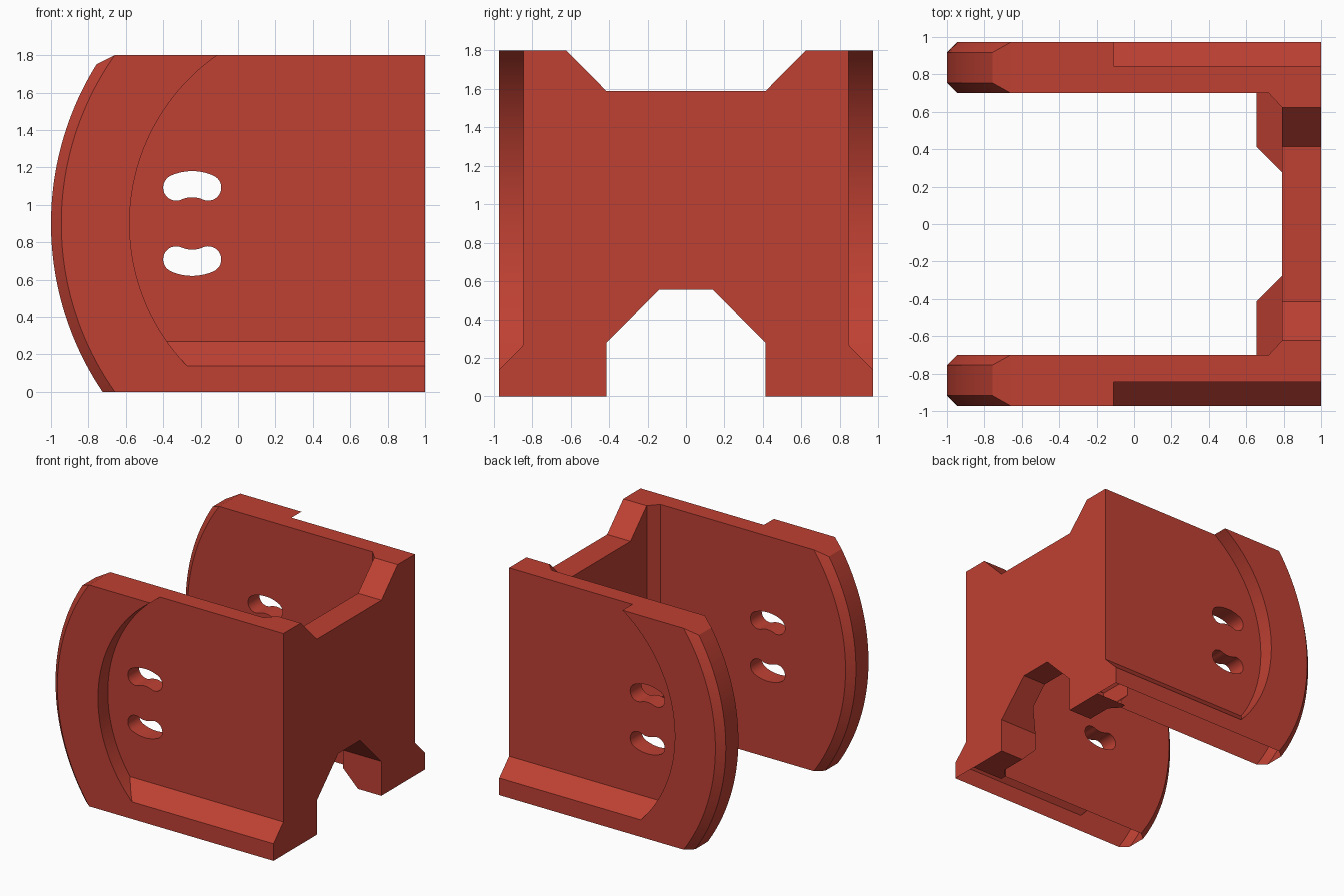
import bpy, bmesh, math

if "Cube" in bpy.data.objects:
    bpy.data.objects.remove(bpy.data.objects["Cube"])

red = bpy.data.materials.new("brick_red")
red.diffuse_color = (0.52, 0.052, 0.033, 1)
red.use_nodes = True
red.node_tree.nodes["Principled BSDF"].inputs["Base Color"].default_value = red.diffuse_color
H = 1.8          # overall height
MID = 0.9        # height of the arc centres


def finish(name, bm):
    bmesh.ops.recalc_face_normals(bm, faces=bm.faces)
    me = bpy.data.meshes.new(name)
    bm.to_mesh(me)
    bm.free()
    me.materials.append(red)
    ob = bpy.data.objects.new(name, me)
    bpy.context.collection.objects.link(ob)
    return ob


def prism(name, pts, lo, hi, axis):
    """Extrude a 2D outline from lo to hi along axis x, y or z."""
    place = {"x": lambda a, b, d: (d, a, b),
             "y": lambda a, b, d: (a, d, b),
             "z": lambda a, b, d: (a, b, d)}[axis]
    bm = bmesh.new()
    rings = [[bm.verts.new(place(a, b, d)) for a, b in pts] for d in (lo, hi)]
    bm.faces.new(rings[0])
    bm.faces.new(rings[1])
    for i in range(len(pts)):
        j = (i + 1) % len(pts)
        bm.faces.new((rings[0][i], rings[0][j], rings[1][j], rings[1][i]))
    return finish(name, bm)


def combine(ob, other, op):
    """Apply a boolean and discard the helper."""
    bpy.context.view_layer.objects.active = ob
    mod = ob.modifiers.new(op, "BOOLEAN")
    mod.operation, mod.solver, mod.object = op, "EXACT", other
    bpy.ops.object.modifier_apply(modifier=mod.name)
    bpy.data.objects.remove(other)


def arc(cx, r, z0, z1, n=48):
    """Left-hand side of a circle between two heights."""
    a0, a1 = math.asin((z0 - MID) / r), math.asin((z1 - MID) / r)
    angles = [a0 + (a1 - a0) * i / n for i in range(n + 1)]
    return [(cx - r * math.cos(a), MID + r * math.sin(a)) for a in angles]


def side_plate(name, s):
    """Plate with a curved edge, chamfered on both faces."""
    bm = bmesh.new()
    edge, mid = arc(0.615, 1.56, 0, H), arc(0.61, 1.61, 0, 1.75)
    layers = [(0.70, edge), (0.755, mid), (0.917, mid), (0.972, edge)]
    rows = [[bm.verts.new((x, s * y, z)) for x, z in pts] for y, pts in layers]
    for a, b in zip(rows, rows[1:]):
        for i in range(len(a) - 1):
            bm.faces.new((a[i], a[i + 1], b[i + 1], b[i]))
    ends = [[bm.verts.new((1, s * y, z)) for z in (0, H)] for y in (0.70, 0.972)]
    (i0, i1), (o0, o1) = ends
    bm.faces.new(rows[0] + [i1, i0])
    bm.faces.new(rows[3] + [o1, o0])
    bm.faces.new([r[-1] for r in rows])                  # sloped tip
    bm.faces.new((rows[0][-1], rows[3][-1], o1, i1))     # top
    bm.faces.new([r[0] for r in rows] + [o0, i0])        # underside
    bm.faces.new((i0, i1, o1, o0))                       # rear end
    return finish(name, bm)


def slot_outline(up):
    """Curved slot with round ends, above or below the middle."""
    cx, r, w, t = -0.245, 0.21, 0.07, math.radians(24)
    pts = []
    for i in range(17):                                  # outer curve
        a = -t + 2 * t * i / 16
        pts.append((cx + (r + w) * math.sin(a), (r + w) * math.cos(a)))
    for i in range(1, 16):                               # right end
        a = t + math.pi * i / 16
        pts.append((cx + r * math.sin(t) + w * math.sin(a),
                    r * math.cos(t) + w * math.cos(a)))
    for i in range(17):                                  # inner curve
        a = t - 2 * t * i / 16
        pts.append((cx + (r - w) * math.sin(a), (r - w) * math.cos(a)))
    for i in range(1, 16):                               # left end
        a = -t + math.pi + math.pi * i / 16
        pts.append((cx - r * math.sin(t) + w * math.sin(a),
                    r * math.cos(t) + w * math.cos(a)))
    return [(x, MID + up * z) for x, z in pts]


# End wall with chamfered inner corners
half = [(1, 0.75), (0.72, 0.75), (0.72, 0.70), (0.79, 0.625)]
body = prism("bracket_body", half + [(x, -y) for x, y in reversed(half)], 0, H, "z")

for s in (1, -1):
    # Foot gusset inside the end wall
    foot = [(0.85, 0), (0.79, 0), (0.655, 0.135), (0.655, 0.28), (0.79, 0.415), (0.85, 0.415)]
    combine(body, prism("gusset", foot, *sorted((s * 0.2, s * 0.75)), "y"), "UNION")

    # Side plate with a recessed outer face and sloped ledge
    plate = side_plate("side_plate", s)
    pocket = prism("pocket", arc(0.517, 1.097, 0.02, 1.9) + [(1.2, 1.9), (1.2, 0.02)],
                   *sorted((s * 0.8, s * 1.1)), "y")
    ledge = prism("ledge", [(s * 0.845, 2), (s * 0.845, 0.268), (s * 1.045, 0.065), (s * 1.045, 2)],
                  -1.5, 1.5, "x")
    combine(pocket, ledge, "INTERSECT")
    combine(plate, pocket, "DIFFERENCE")
    for up in (1, -1):
        combine(plate, prism("slot", slot_outline(up), *sorted((s * 0.5, s * 1.2)), "y"),
                "DIFFERENCE")
    combine(body, plate, "UNION")

# Notches through the end wall, top and bottom
top_notch = [(-0.83, 2.01), (-0.415, 1.59), (0.415, 1.59), (0.83, 2.01)]
low_notch = [(-0.413, -0.1), (0.413, -0.1), (0.413, 0.28), (0.14, 0.555), (-0.14, 0.555), (-0.413, 0.28)]
for outline in (top_notch, low_notch):
    combine(body, prism("notch", outline, 0.5, 1.2, "x"), "DIFFERENCE")

bpy.ops.object.select_all(action="DESELECT")
body.select_set(True)
bpy.context.view_layer.objects.active = body
bpy.ops.object.shade_smooth_by_angle(angle=math.radians(20))
